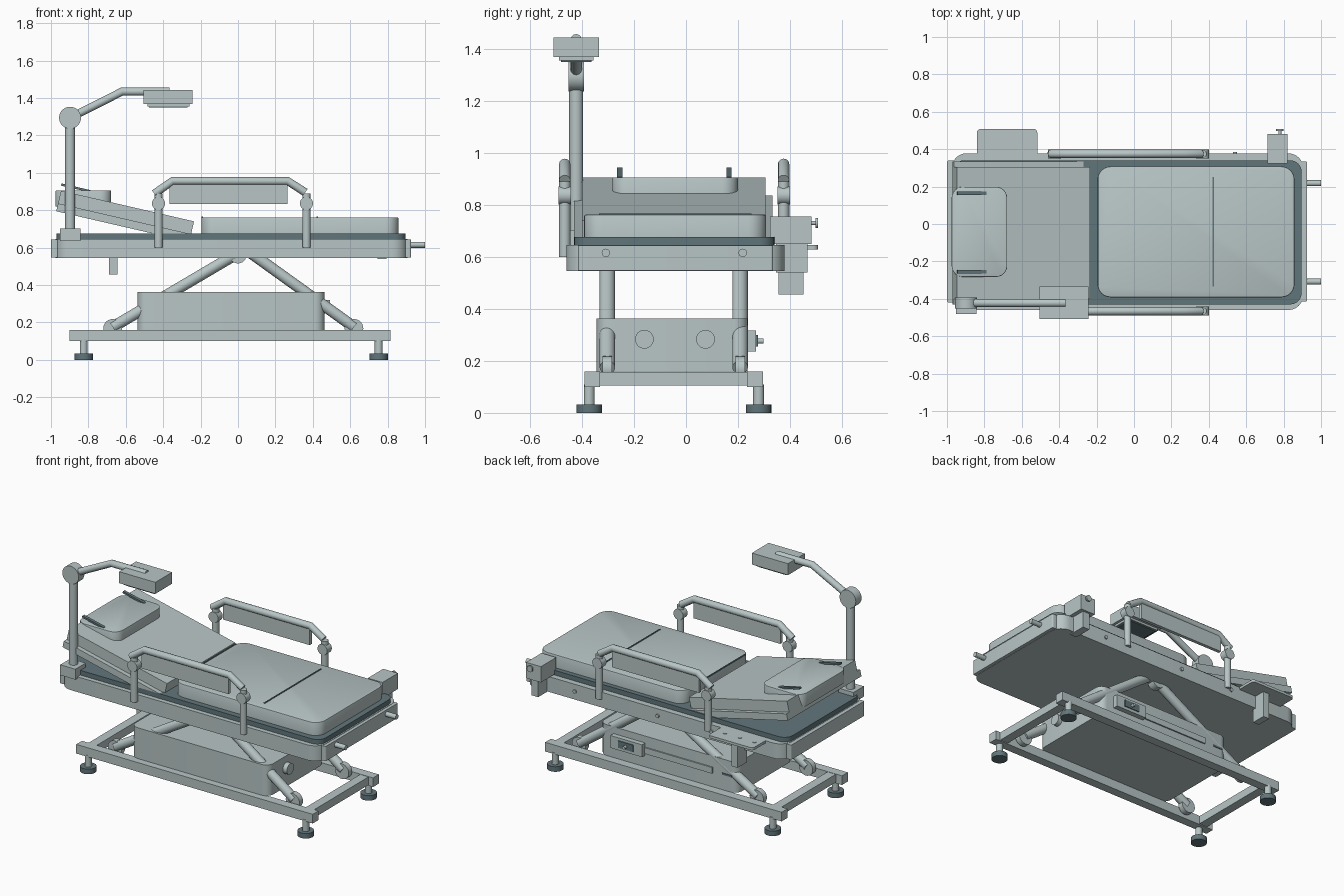
import bpy, bmesh
from mathutils import Vector, Matrix
from math import radians

cube = bpy.data.objects.get("Cube")
if cube:
    bpy.data.objects.remove(cube, do_unlink=True)


def material(name, rgb):
    mat = bpy.data.materials.new(name)
    mat.use_nodes = True
    mat.diffuse_color = (*rgb, 1)
    mat.node_tree.nodes["Principled BSDF"].inputs["Base Color"].default_value = (*rgb, 1)
    return mat


LIGHT = material("pale_grey", (0.48, 0.56, 0.56))
DARK = material("slate_grey", (0.12, 0.18, 0.20))
parts = []


def add_object(name, mesh, mat):
    mesh.materials.clear()
    mesh.materials.append(mat)
    obj = bpy.data.objects.new(name, mesh)
    bpy.context.collection.objects.link(obj)
    parts.append(obj)
    return obj


def from_bmesh(name, bm, mat):
    mesh = bpy.data.meshes.new(name)
    bm.to_mesh(mesh)
    bm.free()
    return add_object(name, mesh, mat)


def box(name, x, y, z, mat=LIGHT, corner=0, rim=0):
    """Box from ranges; corner rounds upright edges, rim softens the top."""
    bm = bmesh.new()
    bmesh.ops.create_cube(bm, size=1)
    for v in bm.verts:
        v.co = Vector([r[0] if c < 0 else r[1] for c, r in zip(v.co, (x, y, z))])
    if corner:
        upright = [e for e in bm.edges if abs(e.verts[0].co.z - e.verts[1].co.z) > 0.001]
        bmesh.ops.bevel(bm, geom=upright, offset=corner, segments=6, profile=0.5, affect='EDGES')
    if rim:
        bm.normal_update()
        top = [e for f in bm.faces if f.normal.z > 0.9 for e in f.edges]
        bmesh.ops.bevel(bm, geom=top, offset=rim, segments=2, profile=0.5, affect='EDGES')
    return from_bmesh(name, bm, mat)


def rod(name, start, end, radius, mat=LIGHT, sides=24):
    start, end = Vector(start), Vector(end)
    axis = end - start
    bm = bmesh.new()
    place = Matrix.Translation((start + end) / 2) @ axis.to_track_quat('Z', 'Y').to_matrix().to_4x4()
    bmesh.ops.create_cone(bm, cap_ends=True, segments=sides, radius1=radius,
                          radius2=radius, depth=axis.length, matrix=place)
    return from_bmesh(name, bm, mat)


def pipe(name, points, radius):
    """Mitred round tube along a path."""
    curve = bpy.data.curves.new(name, 'CURVE')
    curve.dimensions = '3D'
    curve.bevel_depth = radius
    curve.bevel_resolution = 4
    curve.use_fill_caps = True
    spline = curve.splines.new('POLY')
    spline.points.add(len(points) - 1)
    for p, co in zip(spline.points, points):
        p.co = (*co, 1)
    temp = bpy.data.objects.new(name + "_path", curve)
    bpy.context.collection.objects.link(temp)
    graph = bpy.context.evaluated_depsgraph_get()
    mesh = bpy.data.meshes.new_from_object(temp.evaluated_get(graph))
    bpy.data.objects.remove(temp, do_unlink=True)
    return add_object(name, mesh, LIGHT)


def tilt(obj, pivot, angle):
    obj.data.transform(Matrix.Translation(pivot) @ Matrix.Rotation(angle, 4, 'Y'))


# Base frame and feet
for side, y0, foot_y in (("right", -0.39, -0.372), ("left", 0.235, 0.279)):
    box(f"base_rail_{side}", (-0.9, 0.815), (y0, y0 + 0.06), (0.1, 0.16))
    for end, x in (("head", -0.825), ("foot", 0.752)):
        rod(f"foot_stem_{end}_{side}", (x, foot_y, 0.03), (x, foot_y, 0.11), 0.021)
        rod(f"foot_pad_{end}_{side}", (x, foot_y, 0), (x, foot_y, 0.033), 0.049, DARK)
for end, x in (("head", -0.825), ("foot", 0.752)):
    box(f"base_crossbar_{end}", (x - 0.03, x + 0.03), (-0.335, 0.24), (0.105, 0.158))

# Lift housing with end caps and rear control panel
box("lift_housing", (-0.537, 0.462), (-0.344, 0.237), (0.16, 0.362), corner=0.05)
for y in (-0.16, 0.075):
    rod("housing_knob", (0.45, y, 0.283), (0.492, y, 0.283), 0.036)
box("control_panel", (0.13, 0.36), (0.23, 0.27), (0.236, 0.317))
box("control_panel_screen", (0.19, 0.3), (0.268, 0.276), (0.255, 0.3), DARK)
rod("control_button", (0.245, 0.27, 0.276), (0.245, 0.298, 0.276), 0.01)
box("housing_slot", (-0.36, 0.13), (0.23, 0.246), (0.25, 0.29))
box("housing_label", (-0.5, -0.43), (0.23, 0.241), (0.26, 0.272), DARK)

# Lifting arms with rollers
for side, y in (("right", -0.302), ("left", 0.208)):
    for end, foot, top in (("head", -0.67, 0.0), ("foot", 0.62, 0.07)):
        rod(f"lift_arm_{end}_{side}", (foot, y, 0.175), (top, y, 0.57), 0.03)
        rod(f"arm_roller_{end}_{side}", (foot, y - 0.018, 0.168), (foot, y + 0.018, 0.168), 0.05)
    rod(f"top_pivot_{side}", (0, y - 0.025, 0.56), (0, y + 0.025, 0.56), 0.045)

# Deck, end bumpers, push handles and gasket
box("deck", (-0.975, 0.905), (-0.46, 0.378), (0.545, 0.645), corner=0.08)
box("bumper_head", (-1.0, -0.96), (-0.42, 0.34), (0.547, 0.643), corner=0.01)
box("bumper_foot", (0.88, 0.926), (-0.415, 0.335), (0.547, 0.643), corner=0.01)
for y in (-0.308, 0.218):
    rod("push_handle", (0.91, y, 0.615), (1.0, y, 0.615), 0.016)
box("gasket", (-0.97, 0.896), (-0.43, 0.34), (0.64, 0.676), DARK, corner=0.06)
for x in (0.54, -0.06, -0.45):
    rod("deck_stud", (x, 0.37, 0.6), (x, 0.386, 0.6), 0.012)

# Seat mattress with seams
box("seat_mattress", (-0.195, 0.858), (-0.392, 0.308), (0.67, 0.762), corner=0.07, rim=0.006)
for x in (-0.192, 0.425):
    box("mattress_seam", (x - 0.004, x + 0.004), (-0.335, 0.252), (0.758, 0.766), DARK)

# Raised backrest, pillow and straps
pivot = (-0.235, 0, 0.74)
angle = radians(13)
tilt(box("backrest_plate", (-0.73, 0), (-0.43, 0.333), (-0.113, -0.07)), pivot, angle)
tilt(box("backrest_pad", (-0.73, 0), (-0.4, 0.305), (-0.07, 0)), pivot, angle)
box("pillow", (-0.975, -0.678), (-0.283, 0.199), (0.82, 0.905), corner=0.06, rim=0.004)
for y in (-0.255, 0.165):
    strap = box("pillow_strap", (-0.08, 0.08), (y - 0.01, y + 0.01), (-0.006, 0.006), DARK)
    tilt(strap, (-0.867, 0, 0.919), angle)

# Folding side rails
for side, y in (("right", -0.466), ("left", 0.375)):
    pipe(f"side_rail_{side}", [(-0.447, y, 0.888), (-0.35, y, 0.956),
                               (0.265, y, 0.956), (0.36, y, 0.895)], 0.022)
    box(f"side_rail_panel_{side}", (-0.365, 0.265), (y - 0.011, y + 0.011), (0.834, 0.955))
    for x in (-0.425, 0.366):
        rod(f"rail_post_{side}", (x, y, 0.6), (x, y, 0.89), 0.022)
        rod(f"rail_joint_{side}", (x, y - 0.024, 0.836), (x, y + 0.024, 0.836), 0.035)

# Examination lamp on a jointed arm
lamp_y = -0.422
box("lamp_clamp", (-0.952, -0.842), (-0.482, -0.375), (0.635, 0.703))
rod("lamp_post", (-0.898, lamp_y, 0.69), (-0.898, lamp_y, 1.3), 0.027)
rod("lamp_joint", (-0.898, lamp_y - 0.03, 1.294), (-0.898, lamp_y + 0.03, 1.294), 0.059)
pipe("lamp_arm", [(-0.898, lamp_y, 1.294), (-0.62, lamp_y, 1.434),
                  (-0.365, lamp_y, 1.434)], 0.022)
box("lamp_head", (-0.505, -0.243), (lamp_y - 0.087, lamp_y + 0.087), (1.368, 1.443))
box("lamp_lens", (-0.485, -0.26), (lamp_y - 0.066, lamp_y + 0.066), (1.354, 1.37))
box("lamp_lens_rim", (-0.475, -0.27), (lamp_y - 0.058, lamp_y + 0.058), (1.348, 1.355), DARK)

# Rear tray with bracket and pegs
box("tray", (-0.84, -0.517), (0.36, 0.508), (0.628, 0.645), corner=0.02)
box("tray_bracket", (-0.69, -0.645), (0.355, 0.452), (0.455, 0.63))
for x in (-0.798, -0.692, -0.585):
    rod("tray_peg", (x, 0.43, 0.64), (x, 0.43, 0.648), 0.012)

# Rear drive unit near the foot end
box("drive_unit", (0.715, 0.822), (0.323, 0.482), (0.65, 0.754))
box("drive_unit_mount", (0.745, 0.795), (0.345, 0.467), (0.54, 0.652))
rod("drive_knob_stem", (0.78, 0.48, 0.73), (0.78, 0.5, 0.73), 0.008)
rod("drive_knob", (0.78, 0.497, 0.73), (0.78, 0.507, 0.73), 0.02)

# Smooth round parts while keeping edges crisp
for obj in bpy.context.view_layer.objects:
    obj.select_set(obj in parts)
bpy.context.view_layer.objects.active = parts[0]
bpy.ops.object.shade_smooth_by_angle(angle=radians(35))
